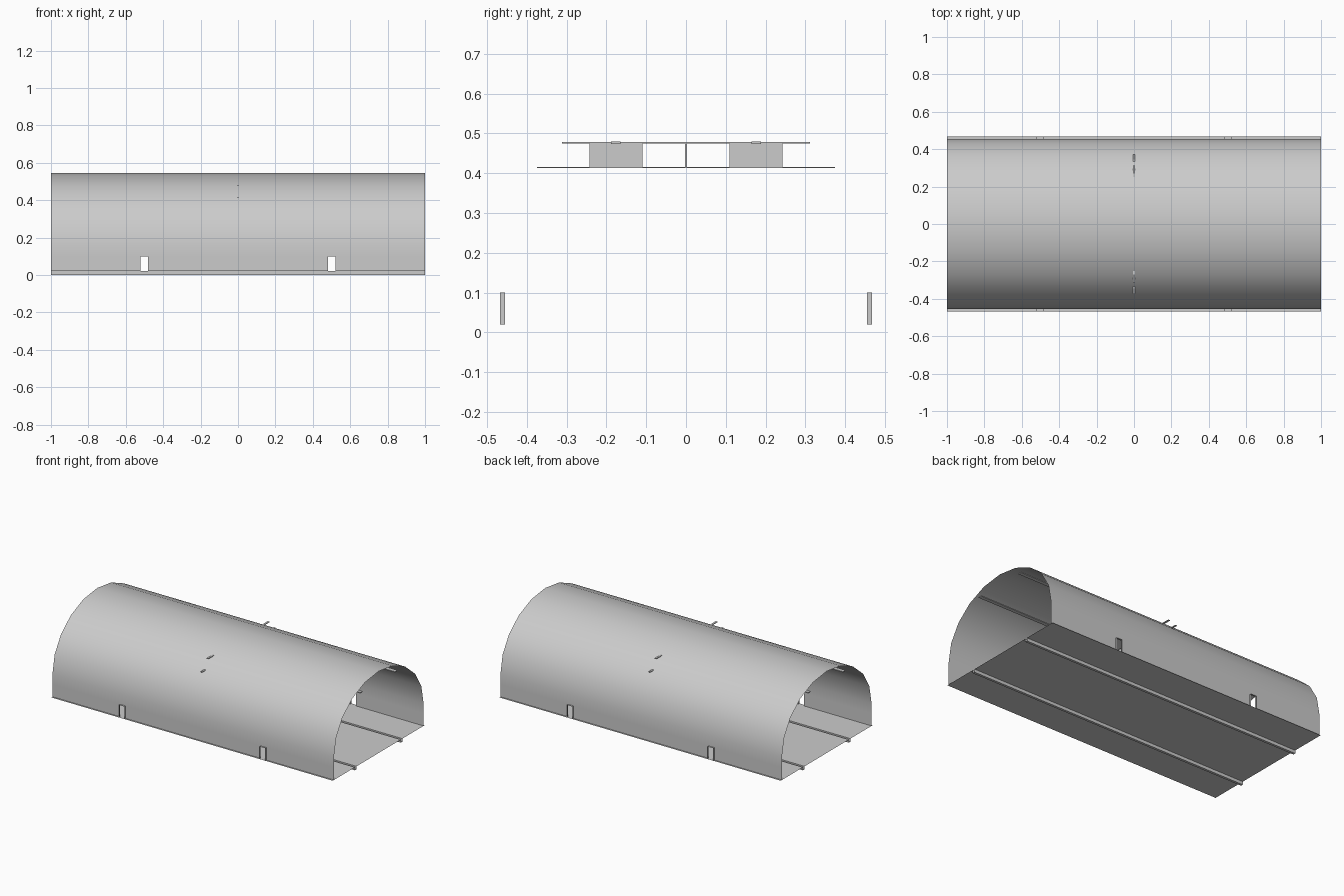
import bpy, bmesh, math

if "Cube" in bpy.data.objects:
    bpy.data.objects.remove(bpy.data.objects["Cube"])

HALF_W, LEDGE = 0.455, 0.467      # wall and floor half widths
FLOOR_Z, SPRING_Z, TOP_Z = 0.02, 0.165, 0.545
SLOT_TOP = 0.10
XS = [-1, -0.52, -0.48, 0.48, 0.52, 1]


def finish(name, bm, smooth=False):
    mesh = bpy.data.meshes.new(name)
    bm.to_mesh(mesh)
    bm.free()
    obj = bpy.data.objects.new(name, mesh)
    bpy.context.collection.objects.link(obj)
    if smooth:
        bpy.ops.object.select_all(action='DESELECT')
        obj.select_set(True)
        bpy.context.view_layer.objects.active = obj
        bpy.ops.object.shade_smooth_by_angle(angle=math.radians(35))
    return obj


def sheet(name, profile, xs, skip=(), smooth=False):
    """Sweep an open (y, z) profile along x, leaving out the skipped cells."""
    bm = bmesh.new()
    rows = [[bm.verts.new((x, y, z)) for y, z in profile] for x in xs]
    for i in range(len(xs) - 1):
        for j in range(len(profile) - 1):
            if (i, j) not in skip:
                bm.faces.new((rows[i][j], rows[i + 1][j],
                              rows[i + 1][j + 1], rows[i][j + 1]))
    return finish(name, bm, smooth)


def box(name, x, y, z):
    bm = bmesh.new()
    bmesh.ops.create_cube(bm, size=1)
    for v in bm.verts:
        v.co = [lo + (c + 0.5) * (hi - lo) for c, (lo, hi) in zip(v.co, (x, y, z))]
    return finish(name, bm)


# Vault: straight walls with slots, elliptical roof of ten facets
profile = [(-HALF_W, FLOOR_Z), (-HALF_W, SLOT_TOP)]
for k in range(11):
    a = math.pi * k / 10
    profile.append((-HALF_W * math.cos(a),
                    SPRING_Z + (TOP_Z - SPRING_Z) * math.sin(a)))
profile += [(HALF_W, SLOT_TOP), (HALF_W, FLOOR_Z)]
last = len(profile) - 2
sheet("vault", profile, XS, {(1, 0), (3, 0), (1, last), (3, last)}, True)

# Floor with two drain channels
g0, g1 = 0.225, 0.241
right = [(g0, FLOOR_Z), (g0, 0), (g1, 0), (g1, FLOOR_Z), (LEDGE, FLOOR_Z)]
sheet("floor", [(-y, z) for y, z in reversed(right)] + right, [-1, 1])

# Open frames around the wall slots
for s in (-1, 1):
    for cx in (-0.5, 0.5):
        bm = bmesh.new()
        loop = [(cx - 0.02, FLOOR_Z), (cx - 0.02, SLOT_TOP),
                (cx + 0.02, SLOT_TOP), (cx + 0.02, FLOOR_Z)]
        a = [bm.verts.new((x, s * HALF_W, z)) for x, z in loop]
        b = [bm.verts.new((x, s * LEDGE, z)) for x, z in loop]
        for i in range(3):
            bm.faces.new((a[i], a[i + 1], b[i + 1], b[i]))
        finish("slot_frame", bm)

# Cross gantry at mid length
box("lower_crossbar", (-0.006, 0.006), (-0.374, 0.374), (0.413, 0.416))
box("upper_crossbar", (-0.006, 0.006), (-0.312, 0.312), (0.475, 0.479))
box("centre_post", (-0.003, 0.003), (-0.002, 0.002), (0.415, 0.477))
for s in (-1, 1):
    y = s * 0.176
    box("gantry_panel", (-0.003, 0.003), (y - 0.067, y + 0.067), (0.415, 0.477))
    box("gantry_post", (-0.005, 0.005), (y - 0.004, y + 0.004), (0.415, 0.477))
    # Ceiling rail along the whole tunnel
    box("ceiling_rail", (-1, 1), (y - 0.012, y + 0.012), (0.474, 0.480))
